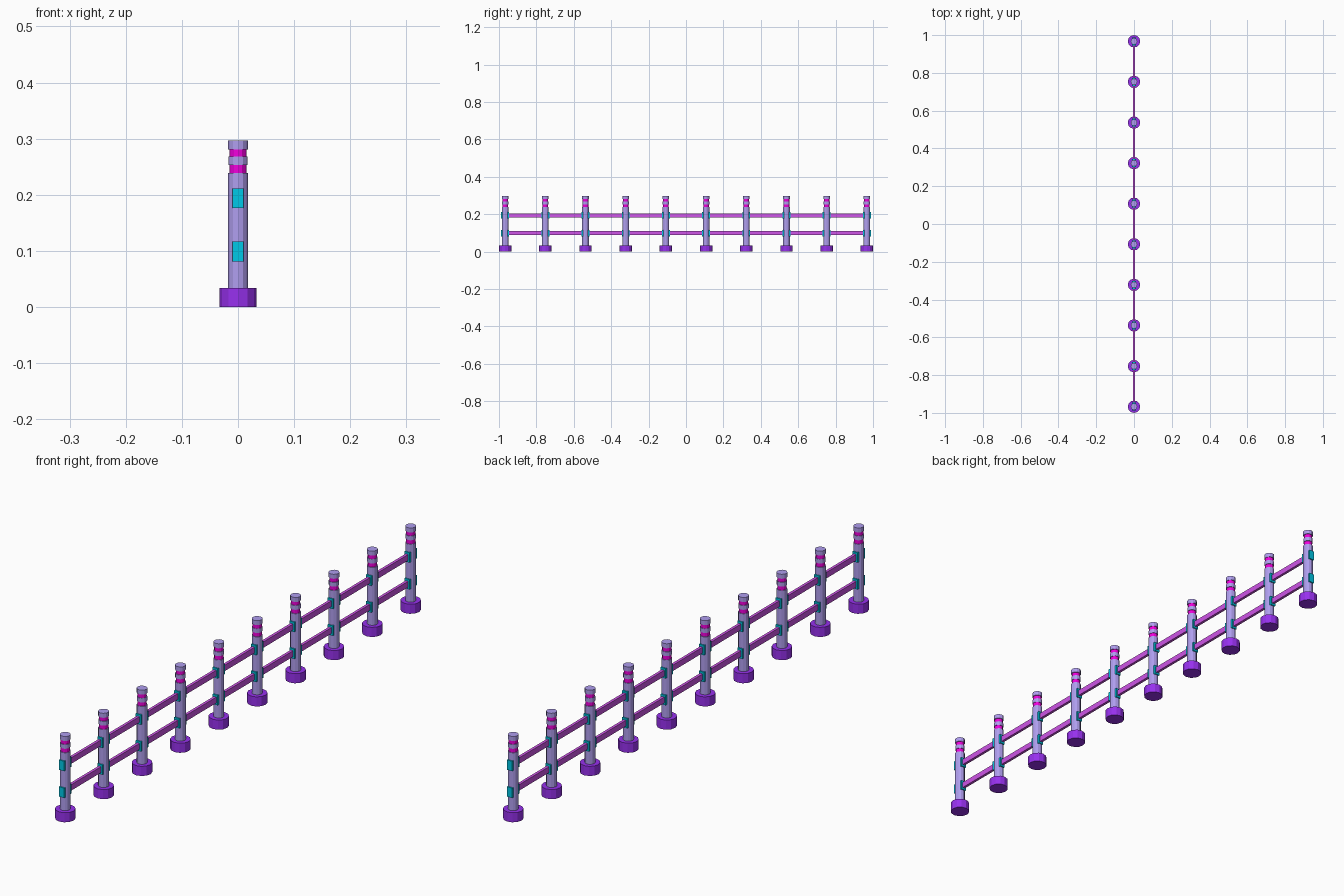
import bpy, math

if "Cube" in bpy.data.objects:
    bpy.data.objects.remove(bpy.data.objects["Cube"])

def material(name, color):
    m = bpy.data.materials.new(name)
    m.diffuse_color = (*color, 1)
    m.use_nodes = True
    m.node_tree.nodes["Principled BSDF"].inputs["Base Color"].default_value = m.diffuse_color
    return m

POST = material("violet", (0.43, 0.34, 0.86))
BASE = material("indigo", (0.31, 0.03, 0.85))
RING = material("magenta", (0.88, 0.0, 0.72))
RAIL = material("purple", (0.62, 0.09, 0.80))
CLIP = material("cyan", (0.0, 0.58, 0.80))

def drum(name, y, z0, z1, r, mat):
    bpy.ops.mesh.primitive_cylinder_add(vertices=12, radius=r, depth=z1 - z0,
                                        location=(0, y, (z0 + z1) / 2))
    ob = bpy.context.object
    ob.name = name
    ob.data.materials.append(mat)

def box(name, y, z, size, mat):
    bpy.ops.mesh.primitive_cube_add(size=1, location=(0, y, z))
    ob = bpy.context.object
    ob.name = name
    ob.scale = size
    ob.data.materials.append(mat)

COUNT, END = 10, 0.967
RAIL_HEIGHTS = (0.099, 0.194)

for i in range(COUNT):
    y = -END + 2 * END * i / (COUNT - 1)
    # foot, shaft and banded top
    drum("post_base", y, 0, 0.034, 0.033, BASE)
    drum("post_shaft", y, 0.034, 0.239, 0.0175, POST)
    drum("lower_ring", y, 0.239, 0.253, 0.015, RING)
    drum("middle_band", y, 0.253, 0.268, 0.017, POST)
    drum("upper_ring", y, 0.268, 0.281, 0.015, RING)
    drum("post_cap", y, 0.281, 0.297, 0.0175, POST)
    # clips holding the rails
    for z in RAIL_HEIGHTS:
        box("rail_clip", y, z, (0.02, 0.042, 0.035), CLIP)

# two long rails
for z in RAIL_HEIGHTS:
    box("rail", 0, z, (0.01, 2 * END, 0.021), RAIL)
